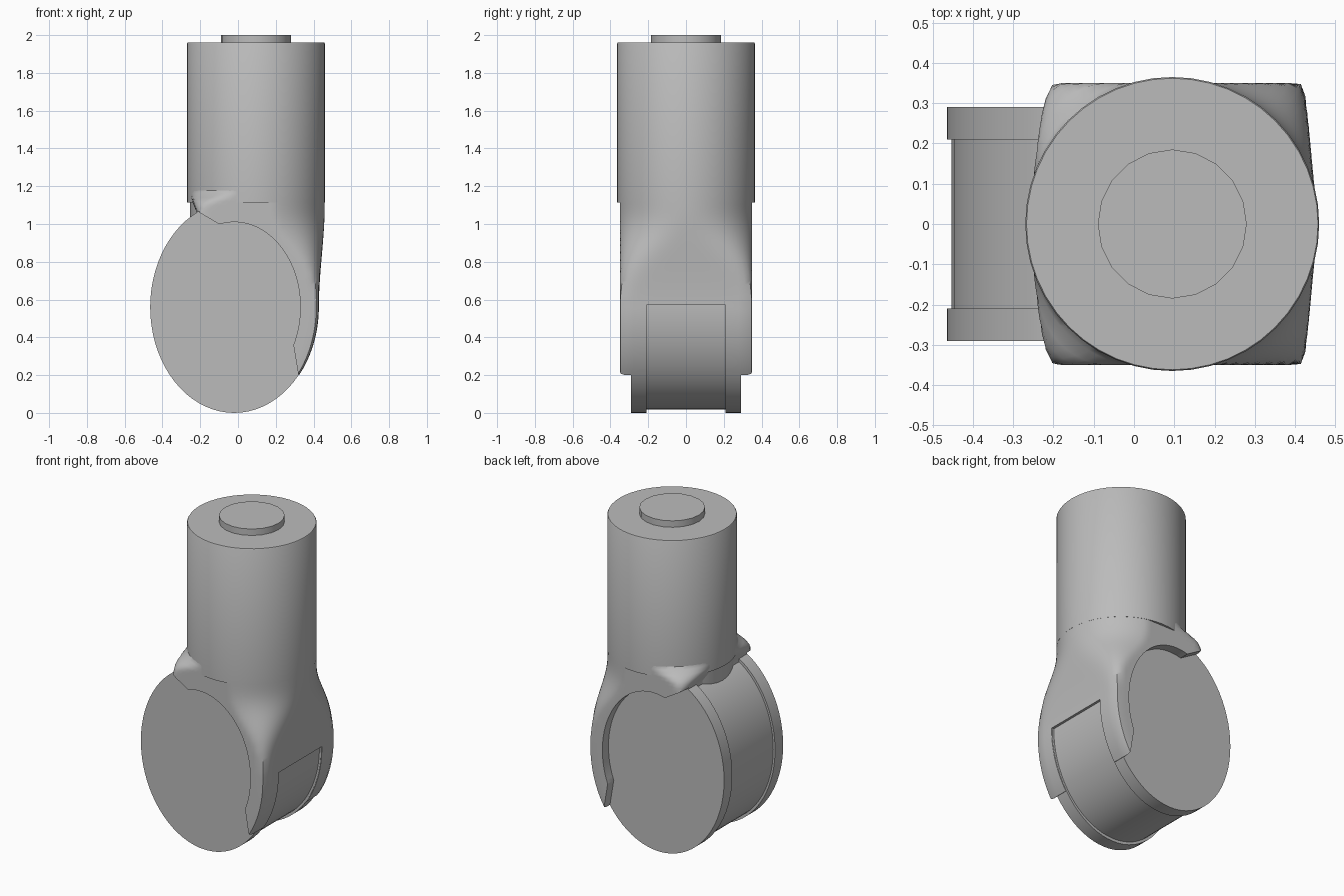
import bpy, bmesh, math

cube = bpy.data.objects.get("Cube")
if cube:
    bpy.data.objects.remove(cube, do_unlink=True)

grey = bpy.data.materials.new("mid_grey")
grey.use_nodes = True
GREY = (0.5, 0.5, 0.5, 1)
grey.diffuse_color = GREY
grey.node_tree.nodes["Principled BSDF"].inputs["Base Color"].default_value = GREY

AX, AZ = -0.02, 0.56      # joint axis
TX, TR = 0.095, 0.365     # tube centre and radius


def loft(name, rings):
    """Skin a stack of equal-length rings and cap both ends."""
    bm = bmesh.new()
    rows = [[bm.verts.new(p) for p in ring] for ring in rings]
    for a, b in zip(rows, rows[1:]):
        for i in range(len(a)):
            j = (i + 1) % len(a)
            bm.faces.new((a[i], a[j], b[j], b[i]))
    bm.faces.new(rows[0][::-1])
    bm.faces.new(rows[-1])
    bmesh.ops.recalc_face_normals(bm, faces=bm.faces)
    mesh = bpy.data.meshes.new(name)
    bm.to_mesh(mesh)
    bm.free()
    mesh.materials.append(grey)
    ob = bpy.data.objects.new(name, mesh)
    bpy.context.collection.objects.link(ob)
    return ob


def prism(name, outline, y0, y1):
    return loft(name, [[(x, y, z) for x, z in outline] for y in (y0, y1)])


def ellipse(rx, rz, n=72):
    return [(AX + rx * math.cos(math.tau * i / n), AZ + rz * math.sin(math.tau * i / n))
            for i in range(n)]


def turned(name, profile, n):
    return loft(name, [[(TX + r * math.cos(math.tau * i / n), r * math.sin(math.tau * i / n), z)
                        for i in range(n)] for r, z in profile])


def clamp(v):
    return max(0.0, min(1.0, v))


def smooth(v):
    v = clamp(v)
    return v * v * (3 - 2 * v)


def housing_ring(z, n=96):
    """Round at the tube, growing into a rounded box around the joint."""
    if z < AZ:
        right = AX + 0.448 * math.sqrt(1 - ((z - AZ) / AZ) ** 2)
    else:
        right = 0.428 + 0.031 * smooth((z - AZ) / 0.54)
    left = -0.268 + 0.05 * clamp((1.18 - z) / 0.12)
    power_r = 2 + 14 * clamp((1.12 - z) / 0.52) ** 3
    power_l = 2 + 14 * clamp((1.18 - z) / 0.13) ** 2
    ring = []
    for i in range(n):
        c, s = math.cos(math.tau * i / n), math.sin(math.tau * i / n)
        p = power_r if c > 0 else power_l
        k = (abs(c) ** p + abs(s) ** p) ** (-1 / p)
        half = right - TX if c > 0 else TX - left
        y = (TR - 0.002) * k * s
        ring.append((TX + half * k * c, max(-0.35, min(0.35, y)), z))
    return ring


# Upper tube and its end spigot
tube = turned("upper_tube", [(0.348, 1.01), (0.348, 1.115), (TR, 1.115),
                             (TR, 1.955), (0.362, 1.96)], 48)
spigot = turned("end_spigot", [(0.185, 1.9), (0.185, 2.0)], 20)

# Joint drum with a disc on each end
drum = prism("joint_drum", ellipse(0.433, 0.542), -0.22, 0.22)
discs = [prism(f"{side}_joint_disc", ellipse(0.445, AZ), s * 0.21, s * 0.29)
         for side, s in (("front", -1), ("back", 1))]

# Housing that blends the tube into the joint
housing = loft("joint_housing", [housing_ring(0.2 + 0.02 * i) for i in range(51)])

# Openings in the housing: both disc recesses and the drum window
arc = []
for i in range(41):
    a = math.radians(103 - 129.4 * i / 40)
    arc.append((AX + 0.35 * math.cos(a), AZ + 0.45 * math.sin(a)))
recess = [(-0.8, 1.07), (-0.22, 1.07)] + arc + [(0.32, 0.2), (0.32, -0.2), (-0.8, -0.2)]
window = [(0.1, -0.1), (0.8, -0.1), (0.8, 0.57), (0.1, 0.57)]
cutters = [prism("front_recess_cutter", recess, -0.6, -0.285),
           prism("back_recess_cutter", recess, 0.285, 0.6),
           prism("window_cutter", window, -0.212, 0.212)]
bpy.context.view_layer.objects.active = housing
for cutter in cutters:
    mod = housing.modifiers.new(cutter.name, "BOOLEAN")
    mod.operation, mod.solver, mod.object = "DIFFERENCE", "EXACT", cutter
    bpy.ops.object.modifier_apply(modifier=mod.name)
for cutter in cutters:
    bpy.data.objects.remove(cutter, do_unlink=True)

# Smooth shading with crisp edges
bpy.ops.object.select_all(action="DESELECT")
for ob in [tube, spigot, drum, housing] + discs:
    ob.select_set(True)
bpy.context.view_layer.objects.active = housing
bpy.ops.object.shade_smooth_by_angle(angle=math.radians(32))
